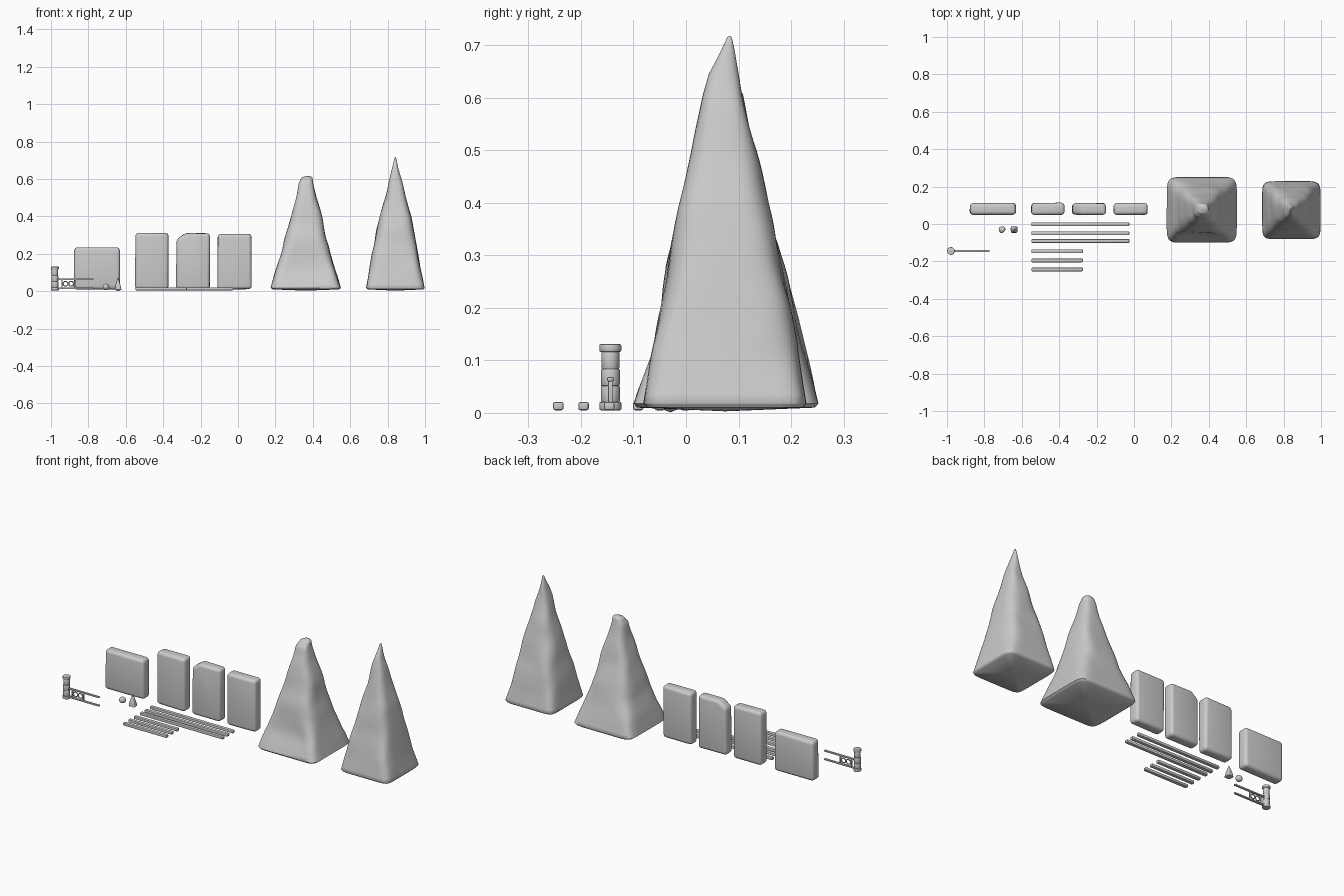
import bpy, bmesh, math
from mathutils import Vector, noise

if "Cube" in bpy.data.objects:
    bpy.data.objects.remove(bpy.data.objects["Cube"])


def finish(name, bm, angle=40):
    bmesh.ops.recalc_face_normals(bm, faces=bm.faces[:])
    me = bpy.data.meshes.new(name)
    bm.to_mesh(me)
    bm.free()
    ob = bpy.data.objects.new(name, me)
    bpy.context.collection.objects.link(ob)
    bpy.ops.object.select_all(action='DESELECT')
    ob.select_set(True)
    bpy.context.view_layer.objects.active = ob
    bpy.ops.object.shade_smooth_by_angle(angle=math.radians(angle))
    return ob


def bevel(bm, width, segments=3):
    bmesh.ops.bevel(bm, geom=bm.edges[:], offset=width, segments=segments,
                    profile=0.5, affect='EDGES', clamp_overlap=True)


def box(name, x0, x1, y0, y1, z0, z1, width=0.003):
    bm = bmesh.new()
    bmesh.ops.create_cube(bm, size=1)
    for v in bm.verts:
        v.co = ((x0 + x1) / 2 + v.co.x * (x1 - x0),
                (y0 + y1) / 2 + v.co.y * (y1 - y0),
                (z0 + z1) / 2 + v.co.z * (z1 - z0))
    bevel(bm, width, 2)
    return finish(name, bm)


def wobble(co, scale, amount):
    return Vector(noise.noise_vector(Vector(co) * scale)) * amount


def spire(name, rings, groove, n=40, sub=5):
    """Rounded-square loft; each ring is z, x0, x1, y0, y1, squareness."""
    levels = []
    for a, b in zip(rings, rings[1:]):
        levels += [[p + (q - p) * i / sub for p, q in zip(a, b)] for i in range(sub)]
    levels.append(rings[-1])
    bm = bmesh.new()
    loops = []
    for z, x0, x1, y0, y1, e in levels:
        loop = []
        for i in range(n):
            t = 2 * math.pi * (i + 0.5) / n
            c, s = math.cos(t), math.sin(t)
            px = math.copysign(abs(c) ** (2 / e), c)
            py = math.copysign(abs(s) ** (2 / e), s)
            co = Vector(((x0 + x1) / 2 + px * (x1 - x0) / 2,
                         (y0 + y1) / 2 + py * (y1 - y0) / 2, z))
            # Soft hollow low on the front
            if py < 0:
                co.y += groove * (1 - abs(px)) * math.exp(-((z - 0.13) / 0.09) ** 2)
            d = wobble(co, 9, 0.007 * min(1, z * 8))
            d.z = 0
            loop.append(bm.verts.new(co + d))
        loops.append(loop)
    for a, b in zip(loops, loops[1:]):
        for i in range(n):
            j = (i + 1) % n
            bm.faces.new((a[i], a[j], b[j], b[i]))
    # Slightly convex underside and closed tip
    for loop, dz in ((loops[0], -0.007), (loops[-1], 0.003)):
        mid = sum((v.co for v in loop), Vector()) / n
        tip = bm.verts.new(mid + Vector((0, 0, dz)))
        for i in range(n):
            bm.faces.new((loop[i], loop[(i + 1) % n], tip))
    return finish(name, bm, 60)


# Two tall rock spires
spire("blunt_rock_spire", [
    (0.010, 0.185, 0.540, -0.095, 0.245, 9),
    (0.018, 0.175, 0.550, -0.103, 0.252, 8),
    (0.110, 0.198, 0.520, -0.080, 0.229, 6),
    (0.200, 0.230, 0.492, -0.058, 0.206, 4.5),
    (0.300, 0.257, 0.468, -0.034, 0.181, 4),
    (0.400, 0.283, 0.447, -0.008, 0.157, 3.5),
    (0.500, 0.308, 0.421, 0.014, 0.132, 3),
    (0.580, 0.325, 0.405, 0.038, 0.114, 3),
    (0.607, 0.340, 0.401, 0.060, 0.108, 2.5),
    (0.614, 0.356, 0.394, 0.075, 0.102, 2)], 0.035)
spire("pointed_rock_spire", [
    (0.010, 0.692, 0.992, -0.075, 0.222, 9),
    (0.018, 0.685, 0.998, -0.082, 0.229, 8),
    (0.110, 0.700, 0.978, -0.068, 0.212, 6),
    (0.200, 0.717, 0.962, -0.052, 0.200, 5),
    (0.300, 0.737, 0.945, -0.030, 0.178, 4),
    (0.400, 0.762, 0.925, -0.010, 0.155, 3.5),
    (0.500, 0.785, 0.902, 0.012, 0.133, 3),
    (0.600, 0.808, 0.875, 0.032, 0.111, 3),
    (0.645, 0.820, 0.862, 0.043, 0.102, 2.5),
    (0.715, 0.836, 0.843, 0.078, 0.087, 2)], 0.008)


def slab(name, x0, x1, z1, cut=0.0):
    """Upright pillow-edged stone, optionally with a clipped top corner."""
    z0, y0, y1 = 0.01, 0.049, 0.112
    pts = [(x0, z0), (x1, z0), (x1, z1)]
    pts += [(x0 + cut * 1.4, z1), (x0, z1 - cut)] if cut else [(x0, z1)]
    bm = bmesh.new()
    f = bm.faces.new([bm.verts.new((x, y0, z)) for x, z in pts])
    r = bmesh.ops.extrude_face_region(bm, geom=[f])
    bmesh.ops.translate(bm, vec=(0, y1 - y0, 0),
                        verts=[v for v in r['geom'] if isinstance(v, bmesh.types.BMVert)])
    bmesh.ops.recalc_face_normals(bm, faces=bm.faces[:])
    bevel(bm, 0.018, 4)
    # Slightly uneven hewn surface
    for v in bm.verts:
        v.co += wobble(v.co, 14, 0.003)
    return finish(name, bm, 60)


# Row of four standing stones
slab("wide_stone_slab", -0.877, -0.631, 0.234)
slab("tall_stone_slab_1", -0.549, -0.371, 0.312)
slab("tall_stone_slab_2", -0.330, -0.150, 0.311, 0.035)
slab("tall_stone_slab_3", -0.108, 0.073, 0.306)

# Planks lying on the ground
for i, y in enumerate((-0.001, -0.050, -0.091)):
    box(f"long_plank_{i + 1}", -0.548, -0.025, y - 0.010, y + 0.010, 0.005, 0.021, 0.004)
for i, y in enumerate((-0.146, -0.195, -0.243)):
    box(f"short_plank_{i + 1}", -0.548, -0.274, y - 0.010, y + 0.010, 0.005, 0.021, 0.004)

# Small round pebble
bm = bmesh.new()
bmesh.ops.create_icosphere(bm, subdivisions=3, radius=0.018)
for v in bm.verts:
    v.co += wobble(v.co, 40, 0.002)
    v.co += Vector((-0.706, -0.030, 0.023))
finish("pebble", bm, 60)

# Small pointed stone
small = spire("small_pointed_stone", [
    (0.008, -0.659, -0.623, -0.047, -0.012, 6),
    (0.030, -0.656, -0.627, -0.044, -0.015, 5),
    (0.050, -0.650, -0.632, -0.038, -0.020, 3),
    (0.072, -0.642, -0.639, -0.031, -0.028, 2)], 0, 20, 3)

# Fence post: base, stacked drums and cap
PX, PY = -0.979, -0.144


def drum(name, r, z0, z1):
    bm = bmesh.new()
    bmesh.ops.create_cone(bm, cap_ends=True, segments=12, radius1=r, radius2=r, depth=z1 - z0)
    rims = [e for e in bm.edges if abs(e.verts[0].co.z - e.verts[1].co.z) < 1e-5]
    bmesh.ops.bevel(bm, geom=rims, offset=0.003, segments=2, profile=0.5, affect='EDGES')
    bmesh.ops.translate(bm, verts=bm.verts, vec=(PX, PY, (z0 + z1) / 2))
    return finish(name, bm)


for nm, r, z0, z1 in (("post_base", 0.021, 0.005, 0.021), ("post_drum_1", 0.018, 0.020, 0.052),
                      ("post_drum_2", 0.018, 0.051, 0.084), ("post_drum_3", 0.017, 0.083, 0.118),
                      ("post_cap", 0.021, 0.116, 0.131)):
    drum(nm, r, z0, z1)

# Fence rails and uprights
box("upper_rail", -0.965, -0.772, PY - 0.006, PY + 0.006, 0.060, 0.068, 0.002)
box("lower_rail", -0.965, -0.772, PY - 0.006, PY + 0.006, 0.012, 0.020, 0.002)
for i, x in enumerate((-0.942, -0.872)):
    box(f"rail_upright_{i + 1}", x - 0.003, x + 0.003, PY - 0.004, PY + 0.004, 0.018, 0.062, 0.001)

# Ring ornaments between the rails
for i, x in enumerate((-0.922, -0.892)):
    bpy.ops.mesh.primitive_torus_add(location=(x, PY, 0.040), rotation=(math.pi / 2, 0, 0),
                                     major_segments=20, minor_segments=8,
                                     major_radius=0.013, minor_radius=0.003)
    bpy.context.object.name = f"rail_ring_{i + 1}"
    bpy.ops.object.shade_smooth()
